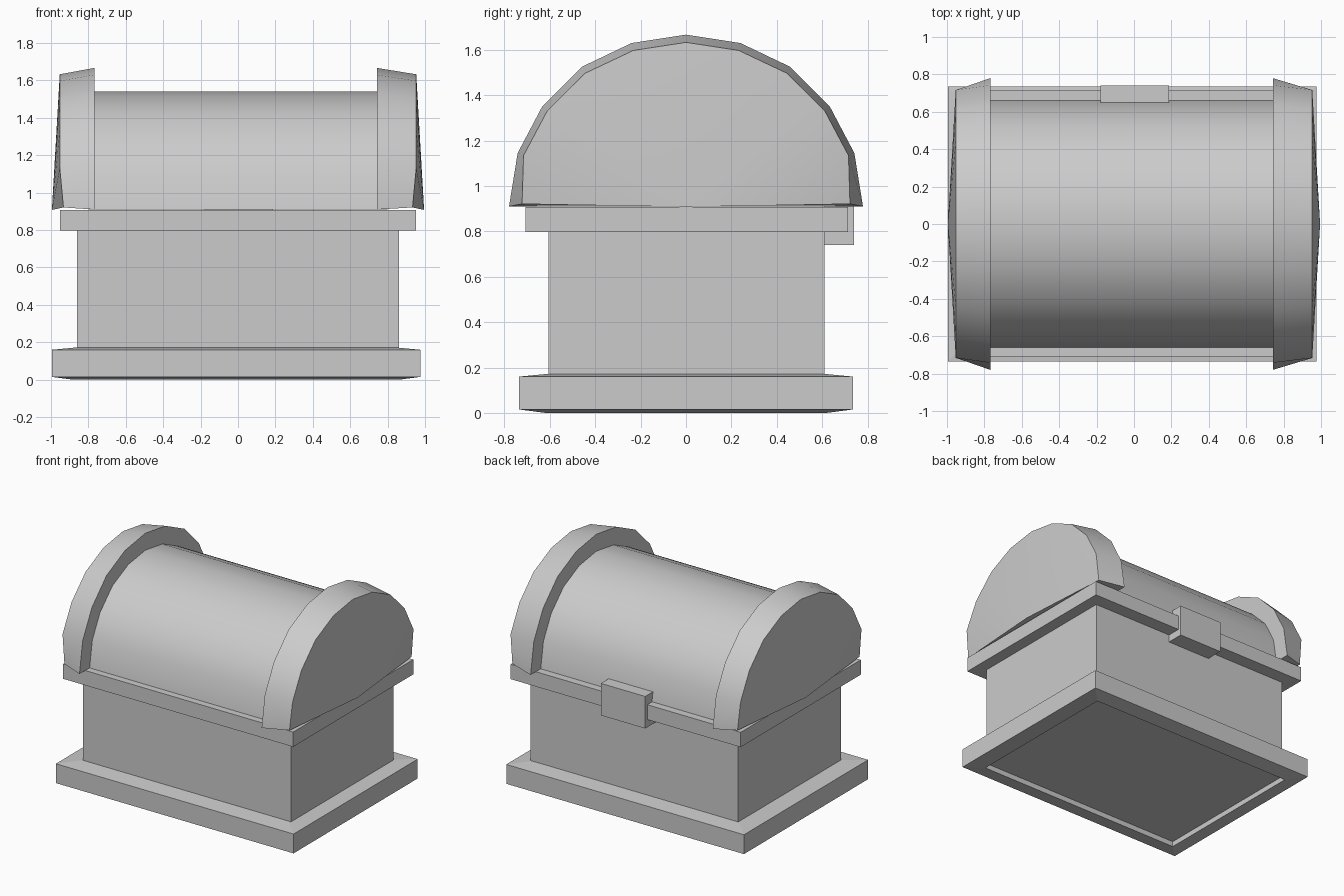
import bpy, bmesh, math

cube = bpy.data.objects.get("Cube")
if cube:
    bpy.data.objects.remove(cube, do_unlink=True)

grey = bpy.data.materials.new("plain_grey")
grey.use_nodes = True
GREY = (0.6, 0.6, 0.6, 1)
grey.diffuse_color = GREY
grey.node_tree.nodes["Principled BSDF"].inputs["Base Color"].default_value = GREY


def finish(name, bm, smooth=False):
    bmesh.ops.recalc_face_normals(bm, faces=bm.faces)
    mesh = bpy.data.meshes.new(name)
    bm.to_mesh(mesh)
    bm.free()
    mesh.materials.append(grey)
    obj = bpy.data.objects.new(name, mesh)
    bpy.context.collection.objects.link(obj)
    if smooth:
        bpy.ops.object.select_all(action='DESELECT')
        obj.select_set(True)
        bpy.context.view_layer.objects.active = obj
        bpy.ops.object.shade_smooth_by_angle(angle=math.radians(30))
    return obj


def box(name, x, y, z):
    bm = bmesh.new()
    bmesh.ops.create_cube(bm, size=1)
    for v in bm.verts:
        for i, (lo, hi) in enumerate((x, y, z)):
            v.co[i] = hi if v.co[i] > 0 else lo
    return finish(name, bm)


def bridge(bm, a, b):
    n = len(a)
    for i in range(n):
        j = (i + 1) % n
        bm.faces.new((a[i], a[j], b[j], b[i]))


def rect(bm, x, y, z):
    return [bm.verts.new(p) for p in ((-x - 0.01, -y, z), (x - 0.01, -y, z),
                                      (x - 0.01, y, z), (-x - 0.01, y, z))]


# Plinth: slightly sloped frame around a recessed underside
bm = bmesh.new()
loops = [rect(bm, *s) for s in ((0.87, 0.62, 0.04), (0.87, 0.62, 0), (0.985, 0.735, 0.015),
                                (0.985, 0.735, 0.16), (0.86, 0.61, 0.172))]
for a, b in zip(loops, loops[1:]):
    bridge(bm, a, b)
bm.faces.new(loops[0])
bm.faces.new(loops[-1])
finish("plinth", bm)

# Chest body and overhanging rim
box("body", (-0.86, 0.862), (-0.605, 0.61), (0.05, 0.85))
box("rim", (-0.953, 0.953), (-0.708, 0.714), (0.797, 0.908))

# Clasp on the back side
box("clasp", (-0.18, 0.187), (0.61, 0.74), (0.74, 0.98))

# Half of the arch outline, mirrored to give the full arch
HALF = ((0.78, 0.91), (0.742, 1.145), (0.633, 1.352), (0.46, 1.525), (0.24, 1.63))
ARCH = HALF + ((0, 1.667),) + tuple((-y, z) for y, z in reversed(HALF))


def arch(bm, x, sy, sz):
    return [bm.verts.new((x, y * sy, 0.91 + (z - 0.91) * sz)) for y, z in ARCH]


# Barrel lid between the two end caps
bm = bmesh.new()
a, b = arch(bm, -0.8, 0.846, 0.832), arch(bm, 0.8, 0.846, 0.832)
bridge(bm, a, b)
bm.faces.new(a)
bm.faces.new(b)
finish("barrel_lid", bm, True)

# Flared end caps with a bulging outer face
for name, side, inner in (("left_cap", 1, 0.742), ("right_cap", -1, 0.768)):
    bm = bmesh.new()
    wide = arch(bm, side * inner, 1, 1)
    narrow = arch(bm, side * 0.953, 0.965, 0.955)
    for v in (narrow[0], narrow[-1]):
        v.co.x = side * 0.933
        v.co.y *= 0.96
        v.co.z = 0.921
    bridge(bm, wide, narrow)
    bm.faces.new(wide)
    tip = bm.verts.new((side * 0.995, 0, 0.908))
    for p, q in zip(narrow, narrow[1:] + narrow[:1]):
        bm.faces.new((p, q, tip))
    finish(name, bm, True)
